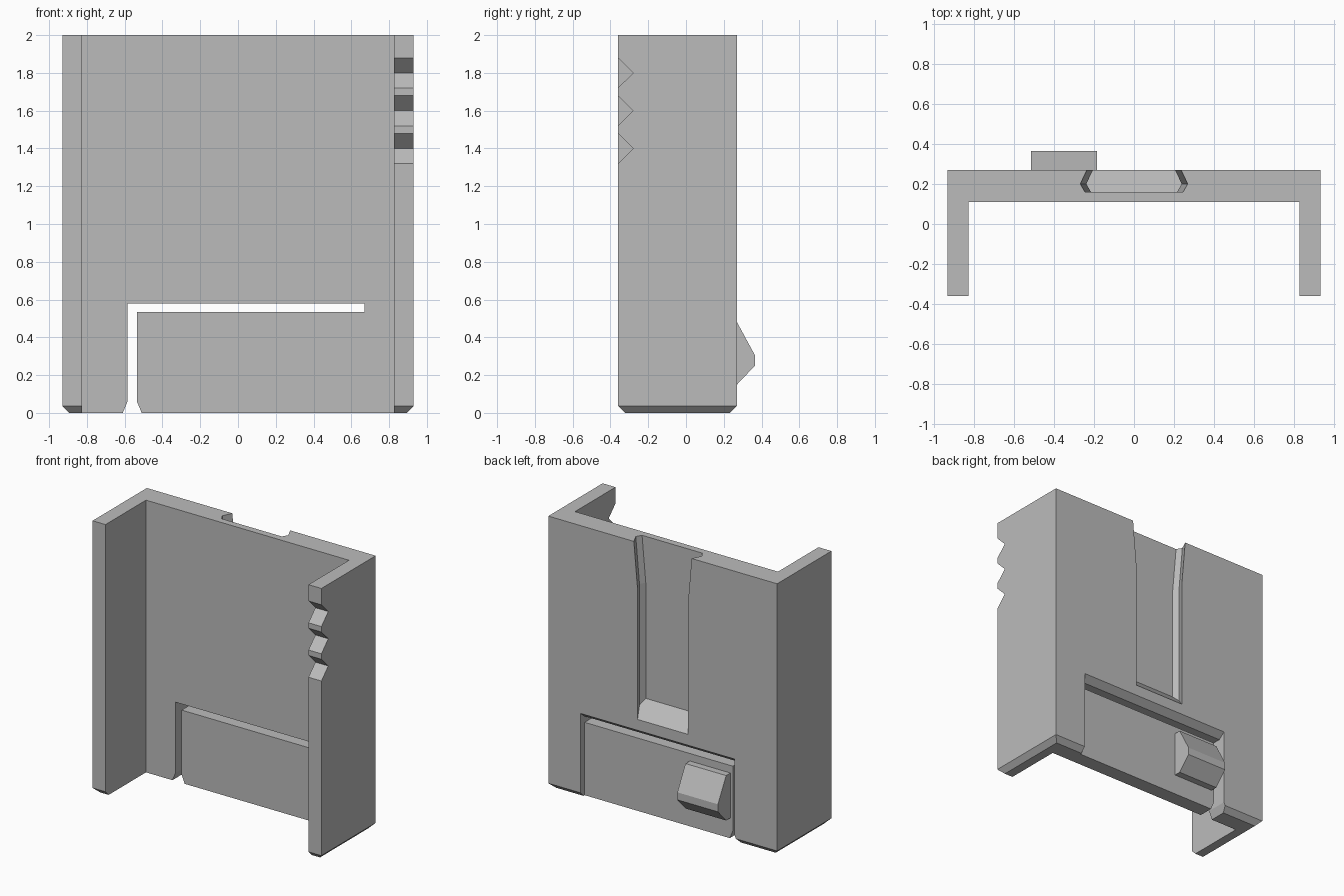
import bpy
import bmesh
from mathutils import Vector

cube = bpy.data.objects.get("Cube")
if cube:
    bpy.data.objects.remove(cube, do_unlink=True)

grey = bpy.data.materials.new("plain grey")
grey.use_nodes = True
colour = (0.5, 0.5, 0.5, 1)
grey.diffuse_color = colour
grey.node_tree.nodes["Principled BSDF"].inputs["Base Color"].default_value = colour


def loft(name, rings, bottom_bevel=None):
    """Skin equal closed rings into a solid."""
    bm = bmesh.new()
    loops = [[bm.verts.new(p) for p in ring] for ring in rings]
    count = len(loops[0])
    bm.faces.new(loops[0])
    bm.faces.new(loops[-1])
    for low, high in zip(loops, loops[1:]):
        for i in range(count):
            j = (i + 1) % count
            bm.faces.new((low[i], low[j], high[j], high[i]))
    bmesh.ops.recalc_face_normals(bm, faces=bm.faces)
    if bottom_bevel:
        edges = [e for e in bm.edges if bottom_bevel(e)]
        bmesh.ops.bevel(bm, geom=edges, offset=0.037, segments=1, affect='EDGES')
        bmesh.ops.recalc_face_normals(bm, faces=bm.faces)
    mesh = bpy.data.meshes.new(name)
    bm.to_mesh(mesh)
    bm.free()
    mesh.materials.append(grey)
    obj = bpy.data.objects.new(name, mesh)
    bpy.context.collection.objects.link(obj)
    return obj


def prism(name, profile, axis, start, end, **options):
    """Extrude a 2D profile along an axis; the profile uses the other two in order."""
    def place(p, d):
        coords = list(p)
        coords.insert("xyz".index(axis), d)
        return Vector(coords)
    return loft(name, [[place(p, d) for p in profile] for d in (start, end)], **options)


def cut(target, cutter):
    mod = target.modifiers.new("cut", 'BOOLEAN')
    mod.operation = 'DIFFERENCE'
    mod.solver = 'EXACT'
    mod.object = cutter
    bpy.context.view_layer.objects.active = target
    bpy.ops.object.modifier_apply(modifier=mod.name)
    bpy.data.objects.remove(cutter, do_unlink=True)


# Channel body: back wall and two side flanges, with the outer bottom rim chamfered
OUT, INN, FRONT, WALL, BACK = 0.93, 0.825, -0.36, 0.11, 0.27


def outer_rim(edge):
    a, b = (v.co for v in edge.verts)
    mid = (a + b) / 2
    on_outside = abs(mid.x) > OUT - 0.01 or mid.y > BACK - 0.01 or mid.y < FRONT + 0.01
    return a.z == 0 and b.z == 0 and on_outside


channel = [(-OUT, FRONT), (-INN, FRONT), (-INN, WALL), (INN, WALL),
           (INN, FRONT), (OUT, FRONT), (OUT, BACK), (-OUT, BACK)]
body = prism("channel_body", channel, "z", 0, 2, bottom_bevel=outer_rim)

# Recess behind the spring tab, with a sloped upper lip
recess = [(0.22, -0.1), (0.37, -0.1), (0.37, 0.7), (0.22, 0.58)]
cut(body, prism("recess_cutter", recess, "x", -0.585, 0.67))

# L-shaped slit that frees the tab, flared at its mouth
slit = [(-0.65, -0.04), (-0.585, 0.06), (-0.585, 0.58), (0.67, 0.58),
        (0.67, 0.535), (-0.535, 0.535), (-0.535, 0.06), (-0.47, -0.04)]
slit[0], slit[-1] = (-0.627, -0.04), (-0.493, -0.04)
cut(body, prism("slit_cutter", slit, "y", 0, 0.4))


# Undercut groove in the back, with a flared entry and a ramp at its lower end
def groove_ring(half, height, ramp=0):
    side = [(half, 0.35), (half, BACK), (half + 0.033, 0.2), (half + 0.01, 0.16)]
    outline = side + [(-x, y) for x, y in reversed(side)]
    return [Vector((x, y, height + ramp * (BACK - y))) for x, y in outline]


cut(body, loft("groove_cutter", [groove_ring(0.205, 0.7, 1),
                                 groove_ring(0.205, 1.66),
                                 groove_ring(0.238, 2.034)]))

# Three V notches in the front edge of the left flange
for z in (1.4, 1.6, 1.8):
    notch = [(-0.28, z), (-0.38, z + 0.1), (-0.38, z - 0.1)]
    cut(body, prism("notch_cutter", notch, "x", 0.75, 1))

# Wedge-shaped catch on the back of the tab
catch = [(0.2, 0.48), (BACK, 0.48), (0.365, 0.305), (0.365, 0.25), (BACK, 0.15), (0.2, 0.15)]
prism("latch_catch", catch, "x", -0.515, -0.185)
